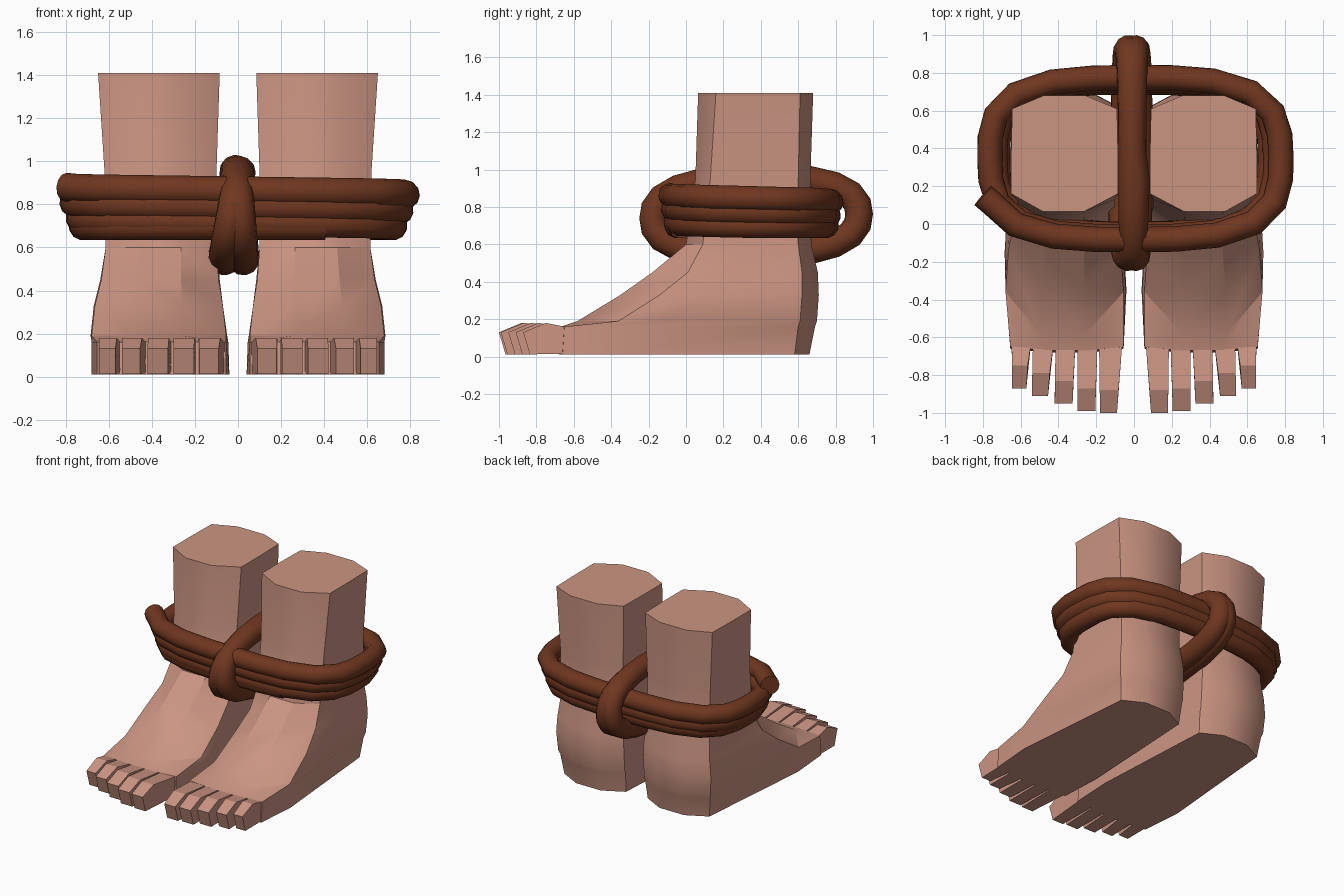
import bpy, bmesh, math
from math import pi, cos, sin

if "Cube" in bpy.data.objects:
    bpy.data.objects.remove(bpy.data.objects["Cube"])


def material(name, rgb):
    m = bpy.data.materials.new(name)
    m.diffuse_color = (*rgb, 1)
    m.use_nodes = True
    m.node_tree.nodes["Principled BSDF"].inputs["Base Color"].default_value = m.diffuse_color
    return m


skin = material("skin", (0.60, 0.30, 0.225))
rope_brown = material("rope_brown", (0.16, 0.038, 0.014))


def finish(ob, mat, angle):
    ob.data.materials.append(mat)
    bpy.ops.object.select_all(action='DESELECT')
    ob.select_set(True)
    bpy.context.view_layer.objects.active = ob
    bpy.ops.object.shade_smooth_by_angle(angle=math.radians(angle))


def loft(name, stacks, mat, angle):
    """Skin each stack of rings into a closed solid, mirrored over x."""
    bm = bmesh.new()
    for rings in stacks:
        vs = [[bm.verts.new(p) for p in r] for r in rings]
        n = len(vs[0])
        for a, b in zip(vs, vs[1:]):
            for i in range(n):
                j = (i + 1) % n
                bm.faces.new((a[i], a[j], b[j], b[i]))
        bm.faces.new(vs[0][::-1])
        bm.faces.new(vs[-1])
    bmesh.ops.recalc_face_normals(bm, faces=bm.faces)
    me = bpy.data.meshes.new(name)
    bm.to_mesh(me)
    bm.free()
    ob = bpy.data.objects.new(name, me)
    bpy.context.collection.objects.link(ob)
    finish(ob, mat, angle)
    ob.modifiers.new("mirror", 'MIRROR').use_mirror_merge = False


# Feet and ankles: horizontal outlines stacked from sole to cut top
def foot_ring(z, xi, xo, yc, yf, mi, mo, ys, hi, ho, yh, yb):
    w, h = xo - xi, ho - hi
    return [(xi, yc, z), (xi + .32 * w, yf, z), (xi + .7 * w, yf, z), (xo, yc, z),
            (mo, ys, z), (ho, yh, z), (ho - .3 * h, yb, z), (hi + .3 * h, yb, z),
            (hi, yh, z), (mi, ys, z)]


foot = [foot_ring(*r) for r in (
    (.01, .055, .655, -.66, -.68, .04, .68, -.35, .09, .60, .58, .66),
    (.16, .055, .655, -.65, -.67, .045, .68, -.35, .08, .62, .60, .69),
    (.19, .055, .68, -.36, -.58, .05, .685, -.15, .08, .63, .61, .70),
    (.33, .07, .665, -.14, -.35, .07, .67, .10, .08, .64, .62, .71),
    (.45, .09, .635, .01, -.18, .085, .64, .25, .085, .63, .62, .705),
    (.60, .10, .615, .09, 0, .10, .615, .35, .10, .615, .60, .67),
    (.95, .10, .62, .13, .05, .10, .62, .35, .10, .62, .60, .665),
    (1.41, .085, .65, .16, .065, .085, .65, .38, .09, .645, .61, .68))]
loft("feet", [foot], skin, 31)

# Toes: root edges, tip edges, tip y
toes = []
for r0, r1, t0, t1, y in ((.062, .185, .09, .18, -1), (.193, .30, .205, .30, -.99),
                          (.31, .415, .325, .42, -.95), (.425, .535, .455, .54, -.91),
                          (.545, .648, .57, .645, -.87)):
    def side(a, b):
        k = y + .12
        m = a + (b - a) * .7
        return [(a, -.63, .015), (a, -.63, .156), (m, k, .18), (b, y, .13), (b, y + .035, .012)]
    toes.append([side(r0, t0), side(r1, t1)])
loft("toes", toes, skin, 10)


# Ropes: round tubes along a path
def rope(name, pts, radius):
    cu = bpy.data.curves.new(name, 'CURVE')
    cu.dimensions = '3D'
    cu.bevel_depth = radius
    cu.bevel_resolution = 4
    cu.use_fill_caps = True
    sp = cu.splines.new('POLY')
    sp.points.add(len(pts) - 1)
    for p, co in zip(sp.points, pts):
        p.co = (*co, 1)
    ob = bpy.data.objects.new(name, cu)
    bpy.context.collection.objects.link(ob)
    bpy.ops.object.select_all(action='DESELECT')
    ob.select_set(True)
    bpy.context.view_layer.objects.active = ob
    bpy.ops.object.convert(target='MESH')
    finish(bpy.context.view_layer.objects.active, rope_brown, 45)


def superloop(t, a, b, n):
    r = (abs(cos(t)) ** n + abs(sin(t)) ** n) ** (-1 / n)
    return a * r * cos(t), b * r * sin(t)


# Coils around both ankles, spiralling down and slightly inward
coil = [(-.80, .15, .88)]
steps = 24
for i in range(int(3.25 * steps) + 1):
    u = i / steps
    t = pi * 1.17 + 2 * pi * u
    turn = min(u, 2.4) / 2.4
    x, y = superloop(t, .79 - .07 * turn, .435 - .035 * turn, 3.2)
    coil.append((x, y + .35, .875 - .175 * turn))
rope("ankle_coil", coil, .067)

# Cinching turns passing over the coils between the ankles
cinch = []
for i in range(2 * steps + 1):
    u = i / steps
    t = 2 * pi * u + pi / 2
    y, z = superloop(t, .55, .205, 2.5)
    slant = -.09 * z if u >= 1 and y < 0 else 0
    x = -.01 + (.035 if u < 1 else -.04) * sin(pi * (u % 1)) ** 2 - slant
    cinch.append((x, y + .375, z + .75 + .02 * y))
rope("cinch_rope", cinch, .075)
